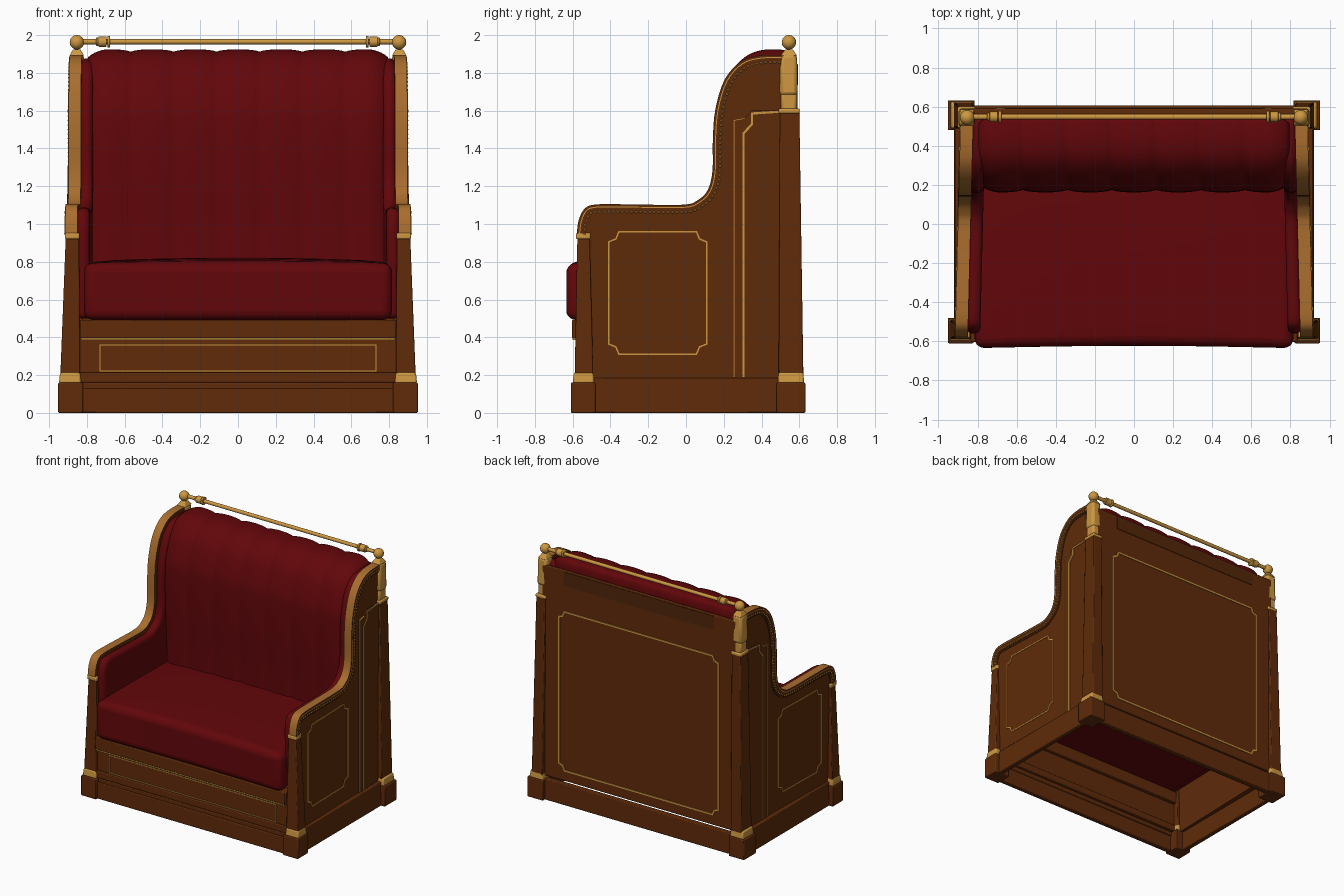
import bpy, bmesh, math
from mathutils import Vector, Matrix

if "Cube" in bpy.data.objects:
    bpy.data.objects.remove(bpy.data.objects["Cube"])

def mat(name, c):
    m = bpy.data.materials.new(name)
    m.diffuse_color = (*c, 1)
    m.use_nodes = True
    m.node_tree.nodes["Principled BSDF"].inputs["Base Color"].default_value = m.diffuse_color
    return m

WOOD = mat("brown wood", (0.115, 0.024, 0.003))
DARK = mat("dark wood", (0.085, 0.019, 0.003))
TAN = mat("tan wood", (0.40, 0.155, 0.027))
GOLD = mat("gold", (0.61, 0.31, 0.053))
RED = mat("red upholstery", (0.122, 0.002, 0.003))

def finish(name, bm, m, bevel=0, seg=2, mirror=False, angle=40):
    bmesh.ops.recalc_face_normals(bm, faces=bm.faces)
    me = bpy.data.meshes.new(name)
    bm.to_mesh(me)
    bm.free()
    o = bpy.data.objects.new(name, me)
    bpy.context.collection.objects.link(o)
    for x in (m if isinstance(m, tuple) else (m,)):
        me.materials.append(x)
    if bevel:
        b = o.modifiers.new("bevel", 'BEVEL')
        b.width, b.segments, b.limit_method = bevel, seg, 'ANGLE'
        b.angle_limit = math.radians(50)
    if mirror:
        o.modifiers.new("mirror", 'MIRROR')
    bpy.ops.object.select_all(action='DESELECT')
    o.select_set(True)
    bpy.context.view_layer.objects.active = o
    bpy.ops.object.shade_smooth_by_angle(angle=math.radians(angle))
    return o

def box(name, b, z0, z1, m, t=None, bevel=0.006, mirror=False):
    """Box from footprint b=(x0,x1,y0,y1) to an optional different top footprint t."""
    bm = bmesh.new()
    rings = []
    for (x0, x1, y0, y1), z in ((b, z0), (t or b, z1)):
        rings.append([bm.verts.new(p) for p in ((x0, y0, z), (x1, y0, z), (x1, y1, z), (x0, y1, z))])
    bm.faces.new(rings[0])
    bm.faces.new(rings[1])
    for i in range(4):
        j = (i + 1) % 4
        bm.faces.new((rings[0][i], rings[0][j], rings[1][j], rings[1][i]))
    return finish(name, bm, m, bevel, 2, mirror)

def smooth(pts, n=4):
    """Catmull-Rom curve through 2D points."""
    P = [Vector(p) for p in pts]
    out = []
    for i in range(len(P) - 1):
        a, b, c, d = P[max(i-1, 0)], P[i], P[i+1], P[min(i+2, len(P)-1)]
        for k in range(n):
            t = k / n
            out.append(0.5*(2*b + (c-a)*t + (2*a-5*b+4*c-d)*t*t + (3*b-a-3*c+d)*t**3))
    return out + [P[-1]]

def offset(pts, d, closed=False):
    """Shift a 2D path to its right by d with mitred corners."""
    P = [Vector(p) for p in pts]
    n, out = len(P), []
    for i in range(n):
        a = P[i-1] if closed or i else None
        c = P[(i+1) % n] if closed or i < n-1 else None
        e = [(q-p).normalized() for p, q in ((a, P[i]), (P[i], c)) if p is not None and q is not None]
        N = [Vector((v.y, -v.x)) for v in e]
        s = sum(N, Vector((0, 0))).normalized()
        out.append(P[i] + s * d / max(s.dot(N[0]), 0.5))
    return out

def strip(name, pts, d0, d1, w0, w1, place, m, closed=False, mirror=False):
    """Rectangular band along a 2D path, laid on a plane by place(u,v,w)."""
    bm = bmesh.new()
    A, B = offset(pts, d0, closed), offset(pts, d1, closed)
    rows = [[bm.verts.new(place(*q, w)) for q, w in ((a, w0), (a, w1), (b, w1), (b, w0))] for a, b in zip(A, B)]
    n = len(rows)
    for i in range(n if closed else n-1):
        r, s = rows[i], rows[(i+1) % n]
        for k in range(4):
            bm.faces.new((r[k], r[(k+1) % 4], s[(k+1) % 4], s[k]))
    if not closed:
        bm.faces.new(rows[0])
        bm.faces.new(rows[-1])
    return finish(name, bm, m, 0, 2, mirror)

def plate(name, pts, w0, w1, place, m, bevel=0, seg=2):
    """Mirrored extruded 2D outline."""
    bm = bmesh.new()
    a = [bm.verts.new(place(*p, w0)) for p in pts]
    b = [bm.verts.new(place(*p, w1)) for p in pts]
    bm.faces.new(a)
    bm.faces.new(b)
    for i in range(len(a)):
        j = (i+1) % len(a)
        bm.faces.new((a[i], a[j], b[j], b[i]))
    return finish(name, bm, m, bevel, seg, True)

def notched(u0, u1, v0, v1, r):
    k = 0.707 * r
    return [(u0+r, v0), (u1-r, v0), (u1-k, v0+k), (u1, v0+r), (u1, v1-r), (u1-k, v1-k),
            (u1-r, v1), (u0+r, v1), (u0+k, v1-k), (u0, v1-r), (u0, v0+r), (u0+k, v0+k)]

def side(u, v, w):   # side plane, slightly narrower towards the back
    return (w - 0.025*(u+0.5), u, v)
def front(u, v, w):
    return (u, w, v)

# Side outline: arm front, arm top, wing, top
arm = smooth([(-0.578, 0.95), (-0.568, 1.02), (-0.535, 1.083), (-0.47, 1.104), (-0.3, 1.104), (-0.02, 1.102),
              (0.06, 1.125), (0.115, 1.18), (0.14, 1.28), (0.142, 1.45), (0.156, 1.61), (0.205, 1.765),
              (0.29, 1.86), (0.39, 1.892), (0.51, 1.895)])
plate("side_panel", offset(arm, 0.02) + [Vector((0.56, 1.85)), Vector((0.56, 0.15)), Vector((-0.55, 0.15))],
      0.86, 0.9, side, WOOD)
rail = strip("arm_rail", arm, 0, 0.05, 0.848, 0.913, side, (TAN, WOOD), mirror=True)
for p in rail.data.polygons:
    p.material_index = 1 if abs(p.normal.x) > 0.7 else 0
strip("rail_groove", arm, 0.012, 0.017, 0.91, 0.916, side, GOLD, mirror=True)
strip("rail_inner_edge", arm, 0.05, 0.06, 0.89, 0.906, side, WOOD, mirror=True)

# Bead row on the rail
bm = bmesh.new()
path, gap = offset(arm, 0.04), 0.0
for a, b in zip(path, path[1:]):
    L = (b-a).length
    while gap < L:
        q = a.lerp(b, gap / L)
        bmesh.ops.create_icosphere(bm, subdivisions=1, radius=0.008, matrix=Matrix.Translation(side(q.x, q.y, 0.912)))
        gap += 0.024
    gap -= L
finish("rail_beads", bm, GOLD, mirror=True)

# Side decoration: gold inlay and rear pilaster
strip("side_inlay", notched(-0.41, 0.11, 0.31, 0.96, 0.055), -0.004, 0.004, 0.897, 0.904, side, GOLD, True, True)
plate("side_pilaster", [(0.25, 0.17), (0.25, 1.55), (0.31, 1.56), (0.35, 1.6), (0.52, 1.6), (0.52, 0.17)],
      0.89, 0.91, side, WOOD)
strip("pilaster_outer_line", [(0.255, 0.19), (0.255, 1.55), (0.31, 1.56)], -0.003, 0.003, 0.905, 0.913, side, GOLD, mirror=True)
strip("pilaster_inner_line", [(0.305, 0.19), (0.305, 1.48), (0.35, 1.53), (0.35, 1.585), (0.5, 1.595)],
      -0.006, 0.006, 0.905, 0.916, side, GOLD, mirror=True)

# Base: feet and plinth boards
box("front_foot", (0.82, 0.952, -0.61, -0.48), 0, 0.16, WOOD, mirror=True)
box("rear_foot", (0.815, 0.952, 0.48, 0.632), 0, 0.16, WOOD, mirror=True)
box("side_plinth", (0.88, 0.92, -0.5, 0.5), 0, 0.185, WOOD, (0.88, 0.915, -0.5, 0.5), mirror=True)
box("front_plinth", (-0.83, 0.83, -0.59, -0.55), 0, 0.13, WOOD)
box("front_plinth_top", (-0.84, 0.84, -0.58, -0.54), 0.125, 0.16, WOOD)
box("rear_plinth", (-0.83, 0.83, 0.56, 0.605), 0, 0.165, WOOD)

# Corner posts with gold collars
box("front_post", (0.835, 0.942, -0.59, -0.49), 0.16, 0.93, WOOD, (0.842, 0.912, -0.575, -0.51), mirror=True)
box("front_post_collar", (0.83, 0.948, -0.6, -0.485), 0.155, 0.215, GOLD, (0.836, 0.942, -0.593, -0.49), 0.01, True)
box("front_post_cap", (0.838, 0.917, -0.583, -0.505), 0.92, 0.953, GOLD, None, 0.008, True)
box("rear_post", (0.825, 0.922, 0.49, 0.622), 0.16, 1.6, WOOD, (0.82, 0.896, 0.497, 0.6), mirror=True)
box("rear_post_collar", (0.82, 0.94, 0.485, 0.627), 0.155, 0.215, GOLD, (0.825, 0.932, 0.49, 0.62), 0.01, True)
box("rear_post_band", (0.812, 0.902, 0.49, 0.602), 1.585, 1.612, GOLD, None, 0.008, True)
box("rear_post_neck", (0.818, 0.892, 0.502, 0.588), 1.6, 1.7, GOLD, None, 0.015, True)
box("rear_post_head", (0.813, 0.899, 0.495, 0.592), 1.68, 1.9, GOLD, (0.815, 0.895, 0.5, 0.588), 0.02, True)
box("rear_post_top", (0.815, 0.893, 0.5, 0.588), 1.89, 1.925, GOLD, (0.835, 0.873, 0.525, 0.565), 0.005, True)
bm = bmesh.new()
bmesh.ops.create_uvsphere(bm, u_segments=24, v_segments=14, radius=0.038, matrix=Matrix.Translation((0.853, 0.545, 1.962)))
finish("post_ball", bm, GOLD, mirror=True)

# Top rod and its rings
def rod(name, x0, x1, r, mirror=False):
    bm = bmesh.new()
    M = Matrix.Translation(((x0+x1)/2, 0.548, 1.965)) @ Matrix.Rotation(math.pi/2, 4, 'Y')
    bmesh.ops.create_cone(bm, cap_ends=True, segments=20, radius1=r, radius2=r, depth=x1-x0, matrix=M)
    finish(name, bm, GOLD, 0.004, 2, mirror)
rod("top_rod", -0.85, 0.85, 0.014)
rod("rod_ring", 0.695, 0.74, 0.027, True)
rod("rod_ring_end", 0.678, 0.692, 0.031, True)
rod("rod_ring_outer_end", 0.74, 0.752, 0.022, True)

# Front apron
box("apron_panel", (-0.85, 0.85, -0.565, -0.53), 0.2, 0.4, WOOD)
box("apron_ledge", (-0.84, 0.84, -0.58, -0.52), 0.16, 0.215, WOOD)
box("seat_rail", (-0.835, 0.835, -0.603, -0.5), 0.395, 0.492, WOOD)
box("apron_line", (-0.83, 0.83, -0.6, -0.55), 0.386, 0.396, GOLD, bevel=0)
strip("apron_inlay", [(-0.73, 0.222), (0.73, 0.222), (0.73, 0.36), (-0.73, 0.36)], -0.003, 0.003, -0.57, -0.56, front, GOLD, True)

# Back panel with inlay and upper plate
box("back_panel", (-0.85, 0.85, 0.56, 0.59), 0.185, 1.85, WOOD)
strip("back_inlay", notched(-0.7, 0.7, 0.27, 1.53, 0.05), -0.006, 0.006, 0.587, 0.596, front, GOLD, True)
box("back_upper_plate", (-0.66, 0.66, 0.585, 0.594), 1.735, 1.845, DARK, bevel=0)

# Upholstered arm and wing lining
lining = offset(arm, 0.018)
plate("arm_lining", lining + [Vector((0.555, 1.85)), Vector((0.555, 0.5)), Vector((-0.54, 0.5))],
      0.785, 0.855, side, RED, 0.03, 4)

# Channelled back cushion: 7 shallow flutes swept over the top
prof = smooth([(0.2, 0.7), (0.19, 1.0), (0.177, 1.25), (0.175, 1.5), (0.188, 1.63), (0.24, 1.78), (0.315, 1.87),
               (0.4, 1.907), (0.5, 1.91), (0.54, 1.89), (0.548, 1.78)], 5)
bm = bmesh.new()
rows = []
N = 7 * 12
for i in range(N + 1):
    edge = min(1, min(i, N - i) / 6)                     # rounded outer corners
    bulge = 0.013 * abs(math.sin(math.pi * i / 12)) ** 0.6 - 0.03 * (1 - edge) ** 2
    x = -0.795 + 1.59 * i / N
    rows.append([bm.verts.new((x, q.x, q.y)) for q in offset(prof, -bulge)])
for a, b in zip(rows, rows[1:]):
    for j in range(len(a)-1):
        bm.faces.new((a[j], a[j+1], b[j+1], b[j]))
bm.faces.new(rows[0])
bm.faces.new(rows[-1])
finish("back_cushion", bm, RED, angle=60)

# Seat cushion with a soft crown
bm = bmesh.new()
bmesh.ops.create_cube(bm, size=1, matrix=Matrix.Translation((0, -0.06, 0.642)) @ Matrix.Diagonal((1.63, 1.15, 0.3, 1)))
bmesh.ops.subdivide_edges(bm, edges=[e for e in bm.edges if abs(e.verts[0].co.z - e.verts[1].co.z) < 0.01],
                          cuts=9, use_grid_fill=True)
for v in bm.verts:
    cx = math.cos(math.pi * v.co.x / 1.64)
    if v.co.z > 0.7:
        v.co.z += 0.03 * max(cx, 0)**0.5 * math.cos(math.pi * (v.co.y + 0.06) / 1.16)**0.5
    if v.co.y < -0.6:
        v.co.y += 0.012 * cx
finish("seat_cushion", bm, RED, 0.05, 5)
